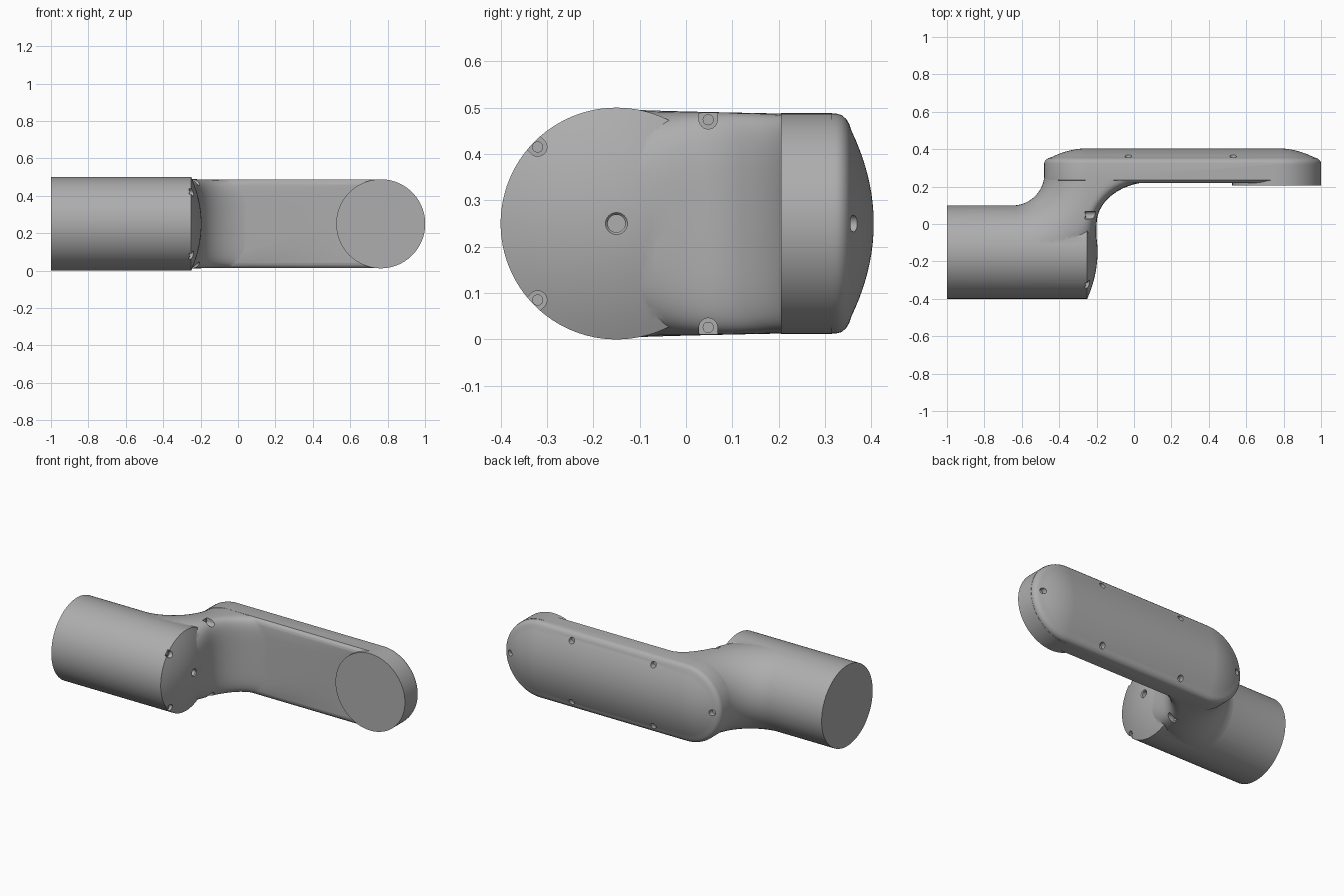
import bpy, bmesh, math
from mathutils import Vector, Matrix

old = bpy.data.objects.get("Cube")
if old:
    bpy.data.objects.remove(old, do_unlink=True)

grey = bpy.data.materials.new("light_grey")
grey.use_nodes = True
GREY = (0.42, 0.42, 0.42, 1)
grey.diffuse_color = GREY
grey.node_tree.nodes["Principled BSDF"].inputs["Base Color"].default_value = GREY

MID = 0.25      # height of the centre plane
TUBE_Y = -0.15  # axis of the round tube


def loft(name, rings):
    """Closed solid through equal-length rings of points."""
    bm = bmesh.new()
    loops = [[bm.verts.new(p) for p in ring] for ring in rings]
    n = len(loops[0])
    for a, b in zip(loops, loops[1:]):
        for i in range(n):
            j = (i + 1) % n
            bm.faces.new((a[i], a[j], b[j], b[i]))
    bm.faces.new(loops[0])
    bm.faces.new(loops[-1])
    bmesh.ops.recalc_face_normals(bm, faces=bm.faces)
    mesh = bpy.data.meshes.new(name)
    bm.to_mesh(mesh)
    bm.free()
    mesh.materials.append(grey)
    ob = bpy.data.objects.new(name, mesh)
    bpy.context.collection.objects.link(ob)
    return ob


def lathe(name, start, axis, profile, n=96):
    """Turned solid: profile is (distance along axis, radius)."""
    turn = Vector(axis).to_track_quat('Z', 'Y').to_matrix().to_4x4()
    place = Matrix.Translation(start) @ turn
    angles = [math.tau * i / n for i in range(n)]
    return loft(name, [[place @ Vector((r * math.cos(a), r * math.sin(a), d))
                        for a in angles] for d, r in profile])


def combine(target, other, operation):
    mod = target.modifiers.new(operation.lower(), 'BOOLEAN')
    mod.operation = operation
    mod.solver = 'EXACT'
    mod.object = other
    bpy.context.view_layer.objects.active = target
    bpy.ops.object.modifier_apply(modifier=mod.name)
    bpy.data.objects.remove(other, do_unlink=True)


# Round tube with a domed end
dome = [(0.805 - 0.055 * (r / 0.25) ** 2, r) for r in
        [0.25 * (1 - k / 10) for k in range(10)]]
body = lathe("arm_link", (-1, TUBE_Y, MID), (1, 0, 0), [(0, 0.25)] + dome)

# Neck: sections fanned around the inside of the bend
PIVOT_X, PIVOT_Y, BEND = -0.65, 0.27, 0.42
corners = [(-0.65, -0.385), (-0.4, -0.385), (-0.28, -0.37), (-0.235, -0.3),
           (-0.205, -0.17), (-0.2, 0)]
edge = []
for (ax, ay), (bx, by) in zip(corners, corners[1:]):
    edge += [(ax + (bx - ax) * k / 5, ay + (by - ay) * k / 5) for k in range(5)]
for k in range(15):
    a = math.pi / 2 * k / 14
    edge.append((0.1 - 0.3 * math.cos(a), 0.225 * math.sin(a)))
edge.append((0.1, PIVOT_Y))


def neck_section(far_x, far_y, n=72):
    dx, dy = far_x - PIVOT_X, far_y - PIVOT_Y
    theta, far = math.atan2(dx, -dy), math.hypot(dx, dy)
    ramp = min(1, max(0, (theta - 0.75) / 0.55))
    power = 2 / (2 + 3 * ramp)
    half = 0.249 - 0.013 * theta / (math.pi / 2)
    ring = []
    for i in range(n):
        c, s = math.cos(math.tau * i / n), math.sin(math.tau * i / n)
        if c < 0:
            rho, z = BEND + 0.249 * c, half * s
        else:
            rho = BEND + (far - BEND) * c ** power
            z = half * math.copysign(abs(s) ** power, s)
        ring.append((PIVOT_X + rho * math.sin(theta),
                     PIVOT_Y - rho * math.cos(theta), MID + z))
    return ring


neck = loft("neck", [neck_section(*p) for p in edge])

# Long flat arm: stacked rounded outlines with a crowned back
LEFT, RIGHT, R = -0.243, 0.763, 0.237


def outline(y, r, n=36):
    ring = []
    for cx, start in ((RIGHT, -math.pi / 2), (LEFT, math.pi / 2)):
        for k in range(n + 1):
            a = start + math.pi * k / n
            ring.append((cx + r * math.cos(a), y, MID + r * math.sin(a)))
    return ring


crown = [(0.405 - 0.048 * (r / 0.2) ** 2, r) for r in
         [0.2 - 0.195 * k / 10 for k in range(11)]]
layers = [(0.22, R - 0.025), (0.224, R - 0.012), (0.235, R), (0.325, R),
          (0.336, R - 0.003), (0.346, R - 0.012), (0.352, R - 0.022)] + crown
arm = loft("long_arm", [outline(y, r) for y, r in layers])

# Round mounting face at the far end
pad = lathe("mounting_pad", (RIGHT, 0.205, MID), (0, 1, 0),
            [(0, R + 0.001), (0.11, R + 0.001)])

for part in (neck, arm, pad):
    combine(body, part, 'UNION')

# Screw holes in the crowned back
ROW = 0.19
back_holes = [(LEFT - ROW, 0), (RIGHT + ROW, 0)]
back_holes += [(x, side * ROW) for x in (-0.03, 0.53) for side in (-1, 1)]
for x, dz in back_holes:
    cutter = lathe("hole_cutter", (x, 0.335, MID + dz), (0, 1, 0),
                   [(0, 0.018), (0.2, 0.018)], 24)
    combine(body, cutter, 'DIFFERENCE')

# Countersunk hole in the middle of the dome
cutter = lathe("hole_cutter", (-0.235, TUBE_Y, MID), (1, 0, 0),
               [(0, 0.019), (0.034, 0.019), (0.042, 0.026), (0.1, 0.026)], 32)
combine(body, cutter, 'DIFFERENCE')


# Open-sided screw pockets around the dome rim
def pocket(y, z, direction):
    aim = math.atan2(direction[1], direction[0])
    shape = [(0.02 * math.cos(a), 0.02 * math.sin(a)) for a in
             [math.pi * (0.5 + k / 12) for k in range(13)]]
    shape += [(0.08, -0.02), (0.08, 0.02)]
    c, s = math.cos(aim), math.sin(aim)
    return loft("pocket_cutter", [[(x, y + u * c - v * s, z + u * s + v * c)
                                   for u, v in shape] for x in (-0.262, -0.14)])


screws = []
for side in (-1, 1):
    for y, dz, direction in ((0.048, 0.224, (0, side)), (-0.32, 0.165, (-1, side))):
        z = MID + side * dz
        combine(body, pocket(y, z, direction), 'DIFFERENCE')
        screws.append(lathe("rim_screw", (-0.264, y, z), (1, 0, 0),
                            [(0, 0.012), (0.008, 0.012)], 24))

# Smooth shading with crisp edges
bpy.ops.object.select_all(action='DESELECT')
for ob in [body] + screws:
    ob.select_set(True)
bpy.context.view_layer.objects.active = body
bpy.ops.object.shade_smooth_by_angle(angle=math.radians(30))
